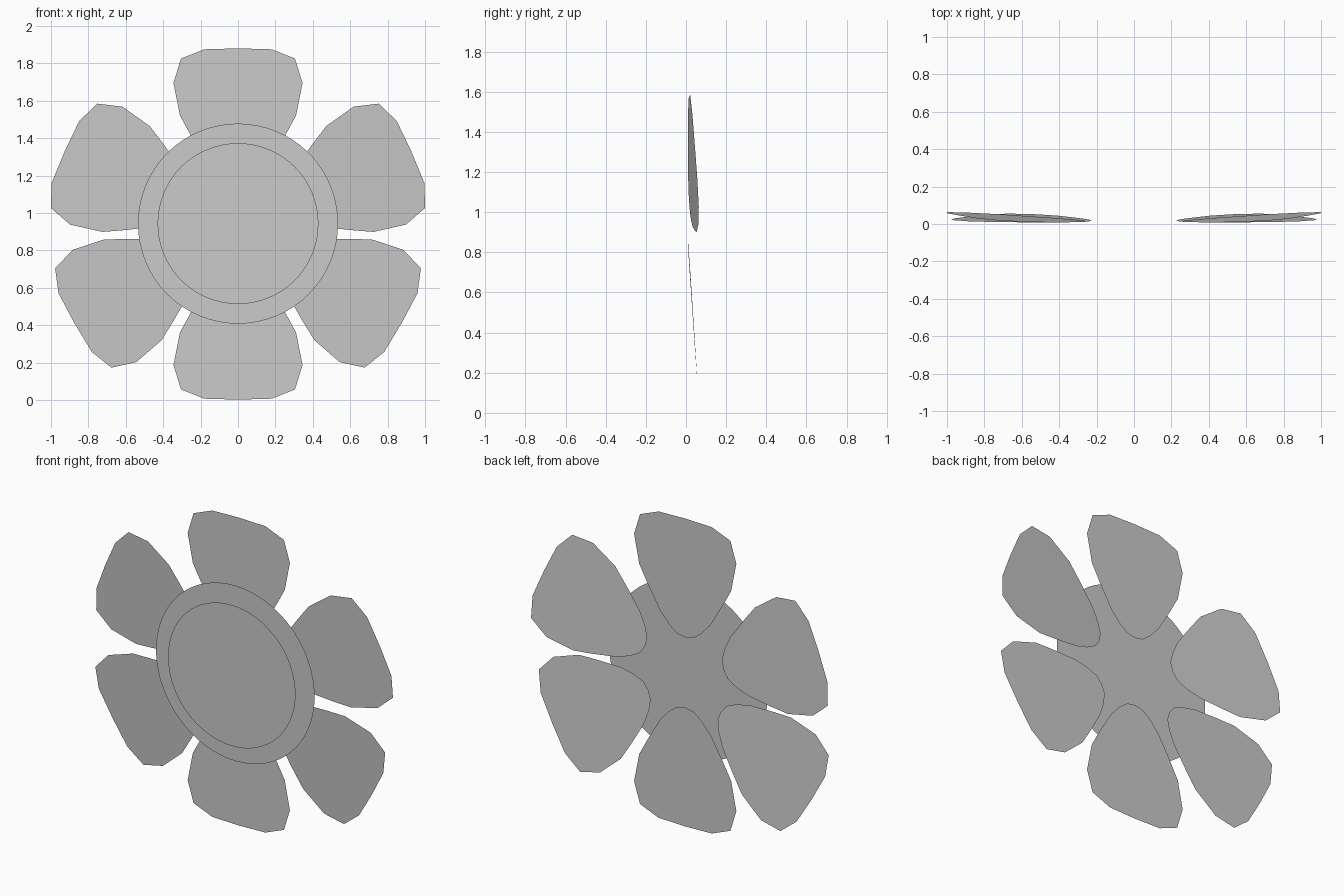
import bpy, bmesh, math

if "Cube" in bpy.data.objects:
    bpy.data.objects.remove(bpy.data.objects["Cube"])

CZ = 0.943  # height of the flower centre

# half outline of a petal: (sideways, along axis), from inner tip to outer edge
HALF = [(0, .21), (.055, .22), (.11, .262), (.17, .33), (.25, .465), (.31, .575),
        (.345, .75), (.305, .88), (.18, .93), (0, .935)]
OUTLINE = HALF + [(-w, r) for w, r in HALF[-2:0:-1]]


def flat_face(name, points):
    """One thin sheet facing the front (-y)."""
    bm = bmesh.new()
    face = bm.faces.new([bm.verts.new(p) for p in points])
    face.normal_update()
    if face.normal.y > 0:
        face.normal_flip()
    mesh = bpy.data.meshes.new(name)
    bm.to_mesh(mesh)
    bm.free()
    bpy.context.collection.objects.link(bpy.data.objects.new(name, mesh))


def disc(name, radius, y, sides=64):
    angles = [2 * math.pi * i / sides for i in range(sides)]
    flat_face(name, [(radius * math.cos(a), y, CZ + radius * math.sin(a)) for a in angles])


def petal(name, base, degrees, depth, mirror=1):
    """Petal with its axis at an angle; depth(x, z) tilts its plane."""
    c, s = math.cos(math.radians(degrees)), math.sin(math.radians(degrees))
    points = []
    for w, r in OUTLINE:
        x, z = base[0] + r * c - w * s, base[1] + r * s + w * c
        points.append((mirror * x, depth(x, z), z))
    flat_face(name, points)


# flower centre: two stacked discs
disc("centre_back_disc", .535, -.026)
disc("centre_front_disc", .43, -.06)

# upright petals
petal("top_petal", (0, .945), 90, lambda x, z: .0075)
petal("bottom_petal", (0, .937), -90, lambda x, z: .0075)

# tilted side petals, mirrored left and right
for side, m in (("right", 1), ("left", -1)):
    petal("upper_petal_" + side, (.073, .948), 24,
          lambda x, z: .06 + .063 * (x - 1) - .0485 * (z - 1.1), m)
    petal("lower_petal_" + side, (.062, .873), -29.6,
          lambda x, z: .01 + .067 * (.855 - z) + .004 * (x - .7), m)
